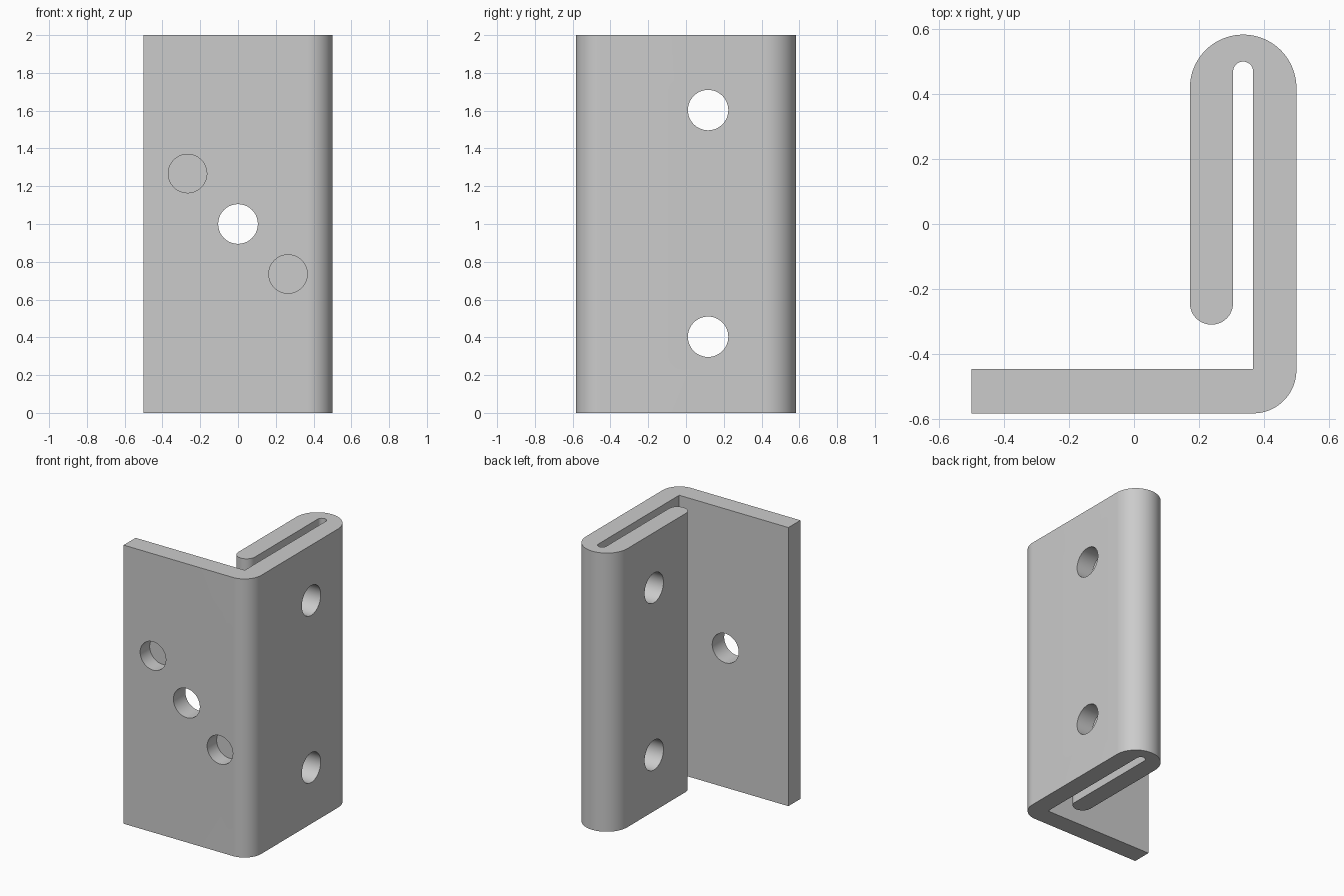
import bpy, bmesh, math

if "Cube" in bpy.data.objects:
    bpy.data.objects.remove(bpy.data.objects["Cube"], do_unlink=True)

HEIGHT = 2.0
OUT_X, IN_X = 0.5, 0.367          # outer wall
HEM_OUT, HEM_IN = 0.172, 0.305    # folded-back wall
FRONT, FLANGE_BACK = -0.583, -0.447

steel = bpy.data.materials.new("grey steel")
steel.use_nodes = True
grey = (0.6, 0.6, 0.6, 1)
steel.diffuse_color = grey
steel.node_tree.nodes["Principled BSDF"].inputs["Base Color"].default_value = grey


def arc(cx, cy, r, start, end, steps):
    angles = [math.radians(start + (end - start) * i / steps) for i in range(steps + 1)]
    return [(cx + r * math.cos(a), cy + r * math.sin(a)) for a in angles]


def make_object(name, bm):
    mesh = bpy.data.meshes.new(name)
    bm.to_mesh(mesh)
    bm.free()
    obj = bpy.data.objects.new(name, mesh)
    bpy.context.collection.objects.link(obj)
    mesh.materials.append(steel)
    return obj


# Folded sheet profile, counter-clockwise
bend = OUT_X - IN_X
hem_r = (HEM_IN - HEM_OUT) / 2
fold_r = (OUT_X - HEM_OUT) / 2
slot_r = (IN_X - HEM_IN) / 2
fold_x = (OUT_X + HEM_OUT) / 2
profile = [(-0.5, FRONT)]
profile += arc(IN_X, FRONT + bend, bend, -90, 0, 16)
profile += arc(fold_x, 0.583 - fold_r, fold_r, 0, 180, 40)
profile += arc(HEM_OUT + hem_r, -0.31 + hem_r, hem_r, 180, 360, 24)
profile += arc((IN_X + HEM_IN) / 2, 0.5 - slot_r, slot_r, 180, 0, 16)
profile += [(IN_X, FLANGE_BACK), (-0.5, FLANGE_BACK)]

# Extrude the profile to full height
bm = bmesh.new()
base = bm.faces.new([bm.verts.new((x, y, 0)) for x, y in profile])
top = bmesh.ops.extrude_face_region(bm, geom=[base])["geom"]
bmesh.ops.translate(bm, vec=(0, 0, HEIGHT),
                    verts=[v for v in top if isinstance(v, bmesh.types.BMVert)])
bmesh.ops.recalc_face_normals(bm, faces=bm.faces)
bracket = make_object("folded_bracket", bm)


def drill(name, radius, depth, location, rotation):
    """Cut a round hole centred on location."""
    bm = bmesh.new()
    bmesh.ops.create_cone(bm, cap_ends=True, segments=48, radius1=radius,
                          radius2=radius, depth=depth)
    cutter = make_object(name, bm)
    cutter.location, cutter.rotation_euler = location, rotation
    cut = bracket.modifiers.new(name, "BOOLEAN")
    cut.operation, cut.solver, cut.object = "DIFFERENCE", "EXACT", cutter
    return cutter


along_y, along_x = (math.pi / 2, 0, 0), (0, math.pi / 2, 0)
blind = 0.108
cutters = [
    drill("flange_through_hole", 0.105, 0.4, (0, -0.515, 1), along_y),
    drill("upper_blind_hole", 0.102, 2 * blind, (-0.267, FRONT, 1.267), along_y),
    drill("lower_blind_hole", 0.102, 2 * blind, (0.265, FRONT, 0.735), along_y),
]
for label, z in (("lower", 0.403), ("upper", 1.603)):
    cutters.append(drill(label + "_wall_hole", 0.107, 0.8, (fold_x, 0.117, z), along_x))

# Apply the cuts and drop the cutters
bpy.ops.object.select_all(action="DESELECT")
bpy.context.view_layer.objects.active = bracket
bracket.select_set(True)
for modifier in list(bracket.modifiers):
    bpy.ops.object.modifier_apply(modifier=modifier.name)
for cutter in cutters:
    bpy.data.objects.remove(cutter, do_unlink=True)
bpy.ops.object.shade_smooth_by_angle(angle=math.radians(30))
